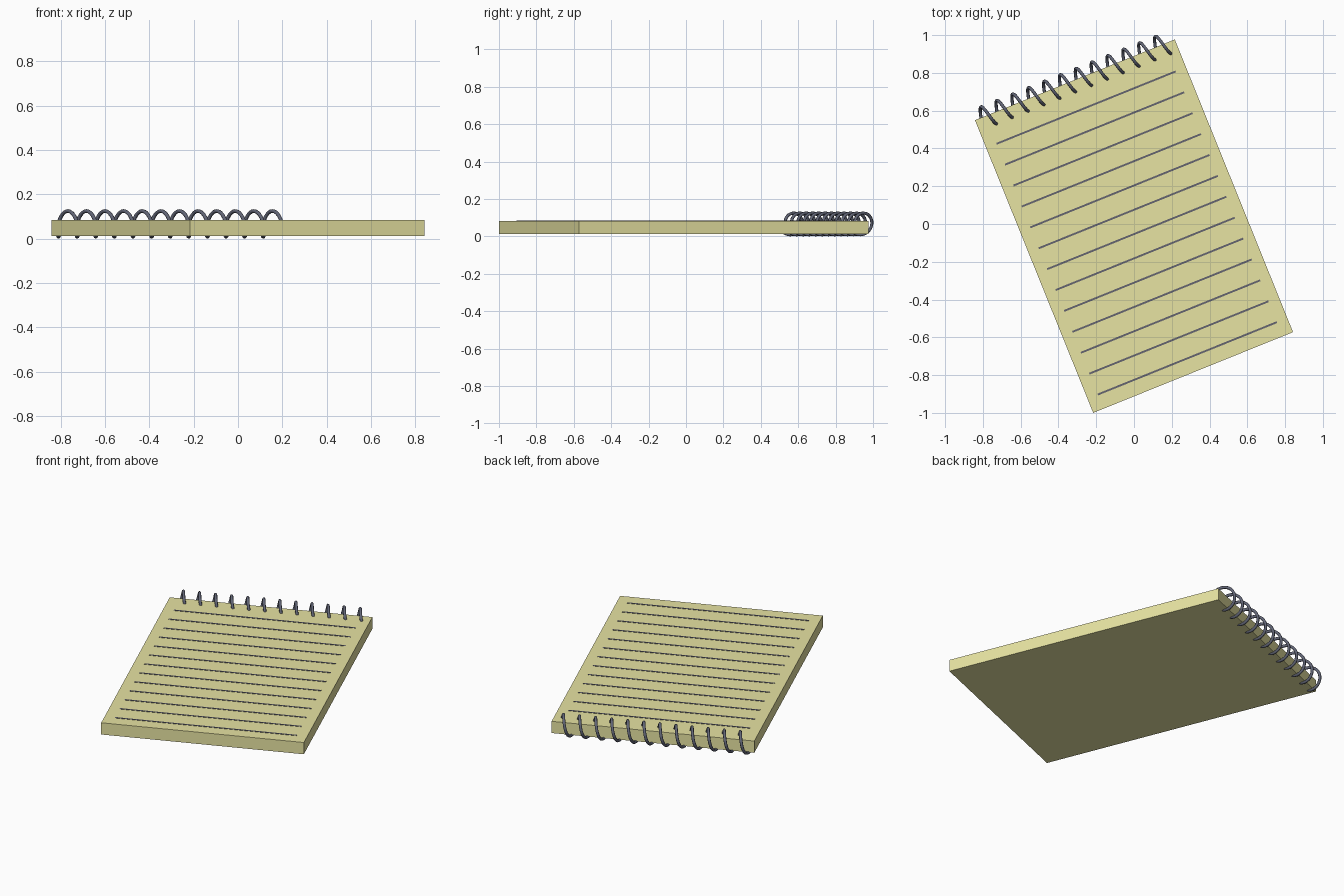
import bpy
from math import sin, cos, pi, radians
from mathutils import Matrix, Vector

if "Cube" in bpy.data.objects:
    bpy.data.objects.remove(bpy.data.objects["Cube"])

W, H = 1.141, 1.671          # pad width and length
Z0, Z1 = 0.012, 0.083        # pad bottom and top
FRAME = Matrix.Translation((0, -0.0115, 0)) @ Matrix.Rotation(radians(22), 4, 'Z')


def material(name, color):
    m = bpy.data.materials.new(name)
    m.diffuse_color = (*color, 1)
    m.use_nodes = True
    m.node_tree.nodes["Principled BSDF"].inputs["Base Color"].default_value = m.diffuse_color
    return m


def box(name, size, center, mat):
    bpy.ops.mesh.primitive_cube_add(size=1)
    ob = bpy.context.object
    ob.name = name
    ob.data.transform(Matrix.Translation(center) @ Matrix.Diagonal((*size, 1)))
    ob.data.materials.append(mat)
    ob.matrix_world = FRAME
    return ob


paper = material("paper", (0.80, 0.77, 0.36))
ink = material("ink", (0.13, 0.13, 0.16))
metal = material("metal", (0.12, 0.13, 0.18))

# Paper block
box("pad", (W, H, Z1 - Z0), (0, 0, (Z0 + Z1) / 2), paper)

# Ruled lines, barely raised above the page
for i in range(13):
    y = 0.677 - i * 0.1193
    box(f"ruled_line_{i + 1}", (1.023, 0.010, 0.004), (0, y, Z1), ink)

# Spiral binding: a wire helix wound around the rear edge
TURNS, STEPS, PITCH = 12, 24, 0.0905
WIRE, R = 0.0085, 0.058
curve = bpy.data.curves.new("spiral_binding", 'CURVE')
curve.dimensions = '3D'
curve.bevel_depth = WIRE
curve.bevel_resolution = 2
curve.use_fill_caps = True
spline = curve.splines.new('POLY')
spline.points.add(TURNS * STEPS)
for i, p in enumerate(spline.points):
    a = 2 * pi * i / STEPS
    x = -W / 2 + 0.011 + PITCH * i / STEPS
    p.co = (x, H / 2 - 0.004 - R * cos(a), R + WIRE - R * sin(a), 1)
    p.radius = 1
spline.use_smooth = True
curve.materials.append(metal)
spiral = bpy.data.objects.new("spiral_binding", curve)
bpy.context.collection.objects.link(spiral)
spiral.matrix_world = FRAME
